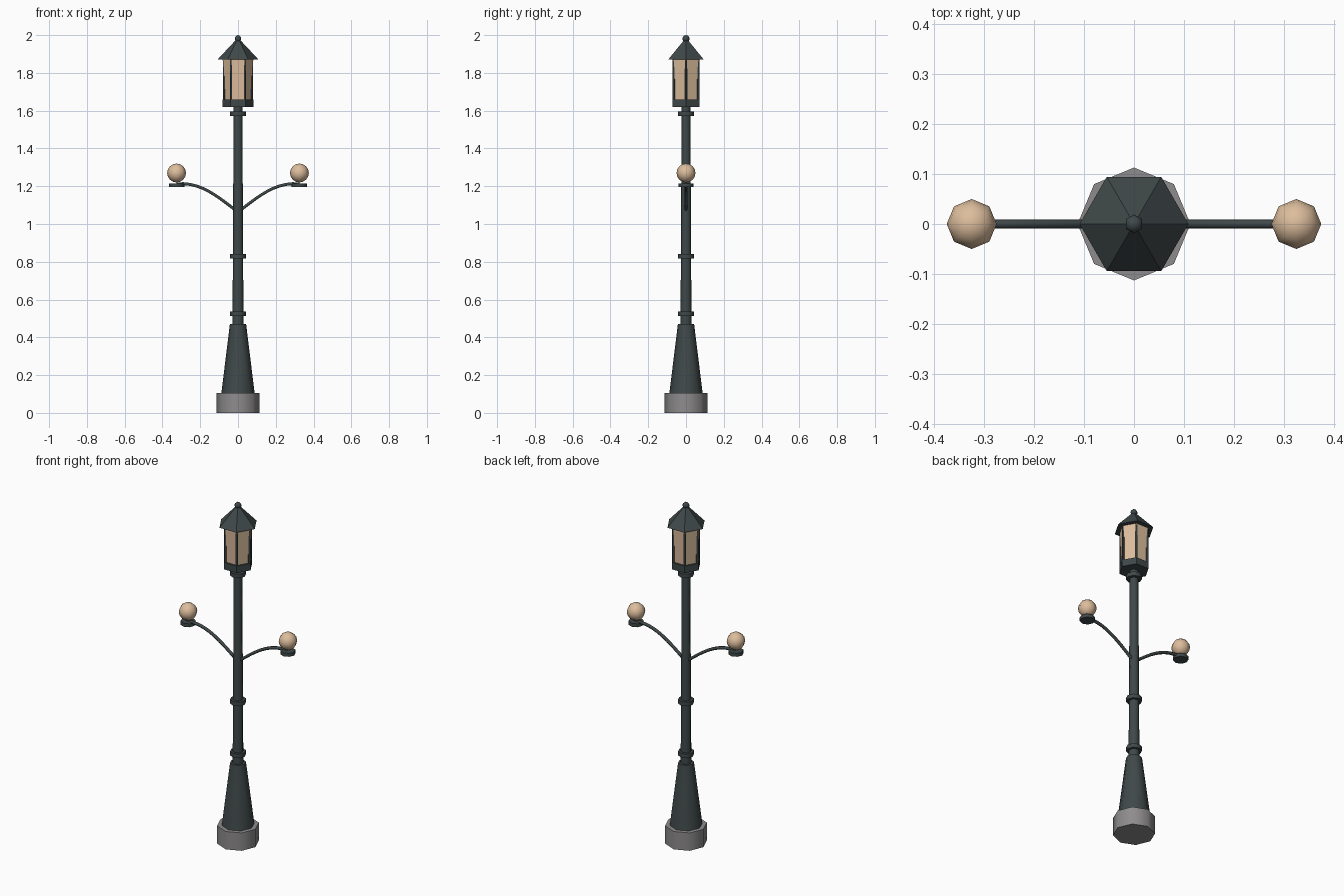
import bpy, math
from math import radians

if "Cube" in bpy.data.objects:
    bpy.data.objects.remove(bpy.data.objects["Cube"])


def material(name, rgb):
    m = bpy.data.materials.new(name)
    m.use_nodes = True
    m.diffuse_color = (*rgb, 1)
    m.node_tree.nodes["Principled BSDF"].inputs["Base Color"].default_value = (*rgb, 1)
    return m


iron = material("dark iron", (0.05, 0.065, 0.066))
stone = material("grey stone", (0.27, 0.26, 0.265))
glow = material("warm glass", (0.72, 0.51, 0.335))


def finish(name, mat, angle=0):
    ob = bpy.context.object
    ob.name = name
    ob.data.materials.append(mat)
    if angle:
        bpy.ops.object.shade_smooth_by_angle(angle=radians(angle))
    return ob


def frustum(name, mat, z0, z1, r0, r1, sides=8, x=0, y=0, turn=0, angle=50):
    bpy.ops.mesh.primitive_cone_add(vertices=sides, radius1=r0, radius2=r1, depth=z1 - z0,
                                    location=(x, y, (z0 + z1) / 2), rotation=(0, 0, turn))
    return finish(name, mat, angle)


def ball(name, mat, r, x, z, segments, rings):
    bpy.ops.mesh.primitive_uv_sphere_add(segments=segments, ring_count=rings,
                                         radius=r, location=(x, 0, z))
    return finish(name, mat, 80)


# Footing, plinth and post
frustum("footing", stone, 0, 0.105, 0.113, 0.113)
frustum("plinth", iron, 0.105, 0.47, 0.088, 0.043)
frustum("post", iron, 0.47, 1.63, 0.029, 0.023)
for name, z in (("lower", 0.525), ("middle", 0.83), ("upper", 1.583)):
    frustum(name + "_collar", iron, z - 0.012, z + 0.012, 0.043, 0.043)

# Six-sided lantern with corners on the x axis
hexagon = dict(sides=6, turn=radians(30), angle=0)
frustum("lantern_base", iron, 1.62, 1.66, 0.082, 0.082, **hexagon)
frustum("lantern_glass", glow, 1.66, 1.87, 0.07, 0.081, **hexagon)
frustum("lantern_roof", iron, 1.87, 1.978, 0.109, 0.008, **hexagon)
ball("finial", iron, 0.019, 0, 1.981, 6, 6)
for i in range(6):
    a = i * math.pi / 3
    frustum(f"lantern_bar_{i + 1}", iron, 1.65, 1.87, 0.007, 0.007, sides=6,
            x=0.074 * math.cos(a), y=0.074 * math.sin(a), turn=a)

# Curved side arms with cups and globes
for side, s in (("left", 1), ("right", -1)):
    curve = bpy.data.curves.new(side + "_arm", "CURVE")
    curve.dimensions = "3D"
    curve.bevel_depth = 0.009
    curve.bevel_resolution = 1
    curve.resolution_u = 10
    curve.use_fill_caps = True
    spline = curve.splines.new("BEZIER")
    spline.bezier_points.add(1)
    points = (((0, 1.063), (-0.1, 1.0), (0.1, 1.14)),
              ((0.325, 1.212), (0.2, 1.227), (0.42, 1.2)))
    for p, (co, left, right) in zip(spline.bezier_points, points):
        p.co, p.handle_left, p.handle_right = [(s * x, 0, z) for x, z in (co, left, right)]
    curve.materials.append(iron)
    arm = bpy.data.objects.new(side + "_arm", curve)
    bpy.context.collection.objects.link(arm)
    frustum(side + "_cup", iron, 1.195, 1.215, 0.041, 0.041, x=s * 0.325)
    ball(side + "_globe", glow, 0.05, s * 0.325, 1.27, 8, 8)
